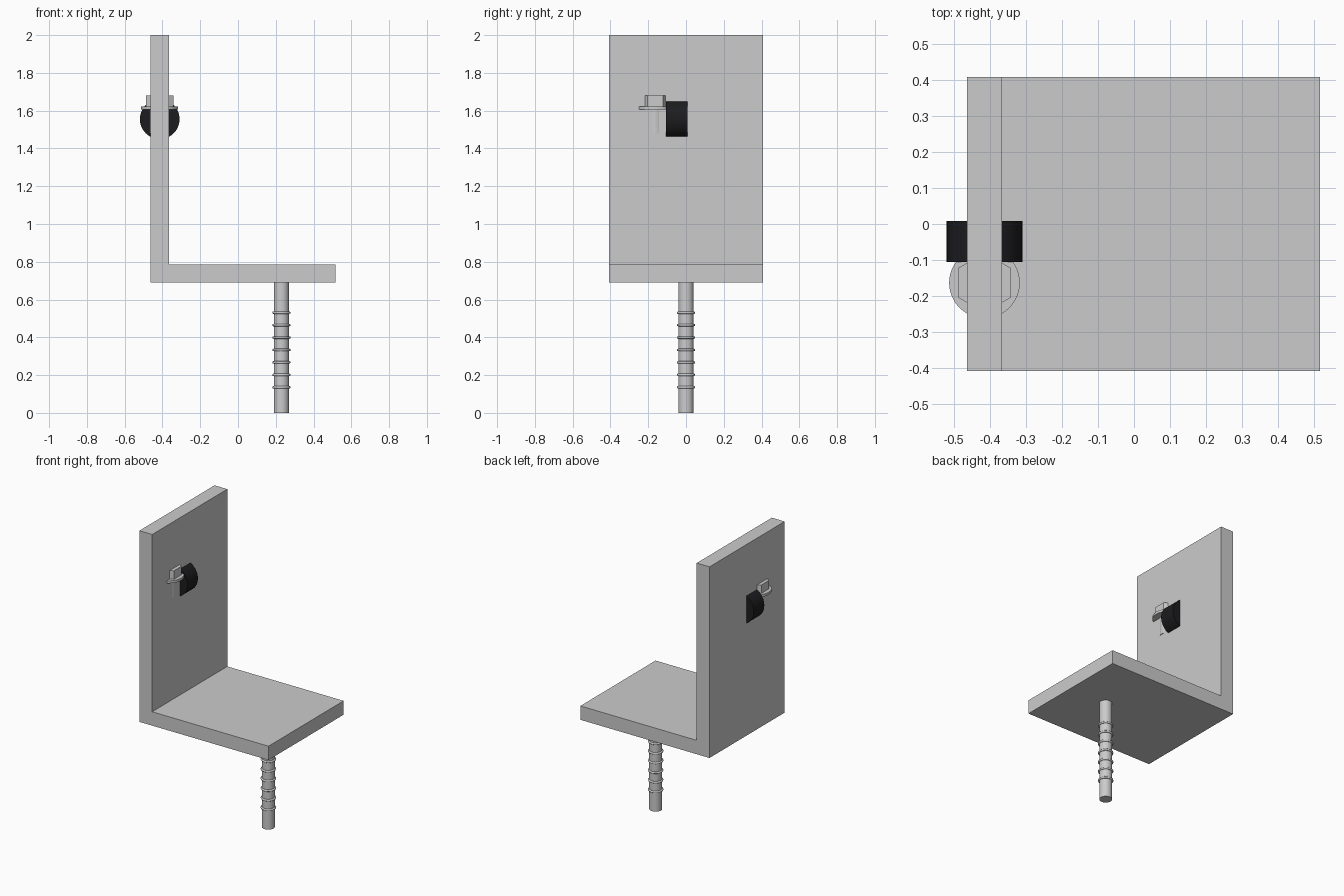
import bpy, bmesh, math

if "Cube" in bpy.data.objects:
    bpy.data.objects.remove(bpy.data.objects["Cube"])

black = bpy.data.materials.new("black_rubber")
black.diffuse_color = (0.012, 0.012, 0.014, 1)
black.use_nodes = True
black.node_tree.nodes["Principled BSDF"].inputs["Base Color"].default_value = black.diffuse_color


def cylinder(name, radius, z0, z1, x, y, sides=48, turn=0.0):
    """Upright cylinder between two heights."""
    bpy.ops.mesh.primitive_cylinder_add(vertices=sides, radius=radius, depth=z1 - z0,
                                        location=(x, y, (z0 + z1) / 2), rotation=(0, 0, turn))
    ob = bpy.context.object
    ob.name = name
    if sides > 12:
        bpy.ops.object.shade_smooth_by_angle(angle=math.radians(35))
    return ob


# L-shaped bracket: profile in the xz plane, extruded along y
HALF_Y = 0.407
profile = [(-0.463, 0.69), (0.516, 0.69), (0.516, 0.785),
           (-0.366, 0.785), (-0.366, 2.0), (-0.463, 2.0)]
bm = bmesh.new()
face = bm.faces.new([bm.verts.new((x, -HALF_Y, z)) for x, z in profile])
ext = bmesh.ops.extrude_face_region(bm, geom=[face])
verts = [g for g in ext["geom"] if isinstance(g, bmesh.types.BMVert)]
bmesh.ops.translate(bm, verts=verts, vec=(0, 2 * HALF_Y, 0))
bmesh.ops.recalc_face_normals(bm, faces=bm.faces)
mesh = bpy.data.meshes.new("bracket")
bm.to_mesh(mesh)
bm.free()
bpy.context.collection.objects.link(bpy.data.objects.new("bracket", mesh))

# Anchor rod with thread rings under the base
ROD_X = 0.23
cylinder("anchor_rod", 0.04, 0.0, 0.70, ROD_X, 0)
for i in range(7):
    bpy.ops.mesh.primitive_torus_add(major_radius=0.041, minor_radius=0.007,
                                     major_segments=48, minor_segments=10,
                                     location=(ROD_X, 0, 0.135 + i * 0.066))
    bpy.context.object.name = f"thread_ring_{i + 1}"
    bpy.ops.object.shade_smooth_by_angle(angle=math.radians(60))

# Black bushing through the upright plate, axis along y
WALL_X = -0.4145
bpy.ops.mesh.primitive_cylinder_add(vertices=48, radius=0.105, depth=0.114,
                                    location=(WALL_X, -0.049, 1.555),
                                    rotation=(math.pi / 2, 0, 0))
bushing = bpy.context.object
bushing.name = "bushing"
bushing.data.materials.append(black)
bpy.ops.object.shade_smooth_by_angle(angle=math.radians(35))

# Hex bolt: shank, flange and six-sided head
BOLT_Y = -0.163
cylinder("bolt_shank", 0.053, 1.48, 1.61, WALL_X, BOLT_Y)
cylinder("bolt_flange", 0.098, 1.605, 1.622, WALL_X, BOLT_Y)
cylinder("bolt_head", 0.083, 1.62, 1.68, WALL_X, BOLT_Y, sides=6)
